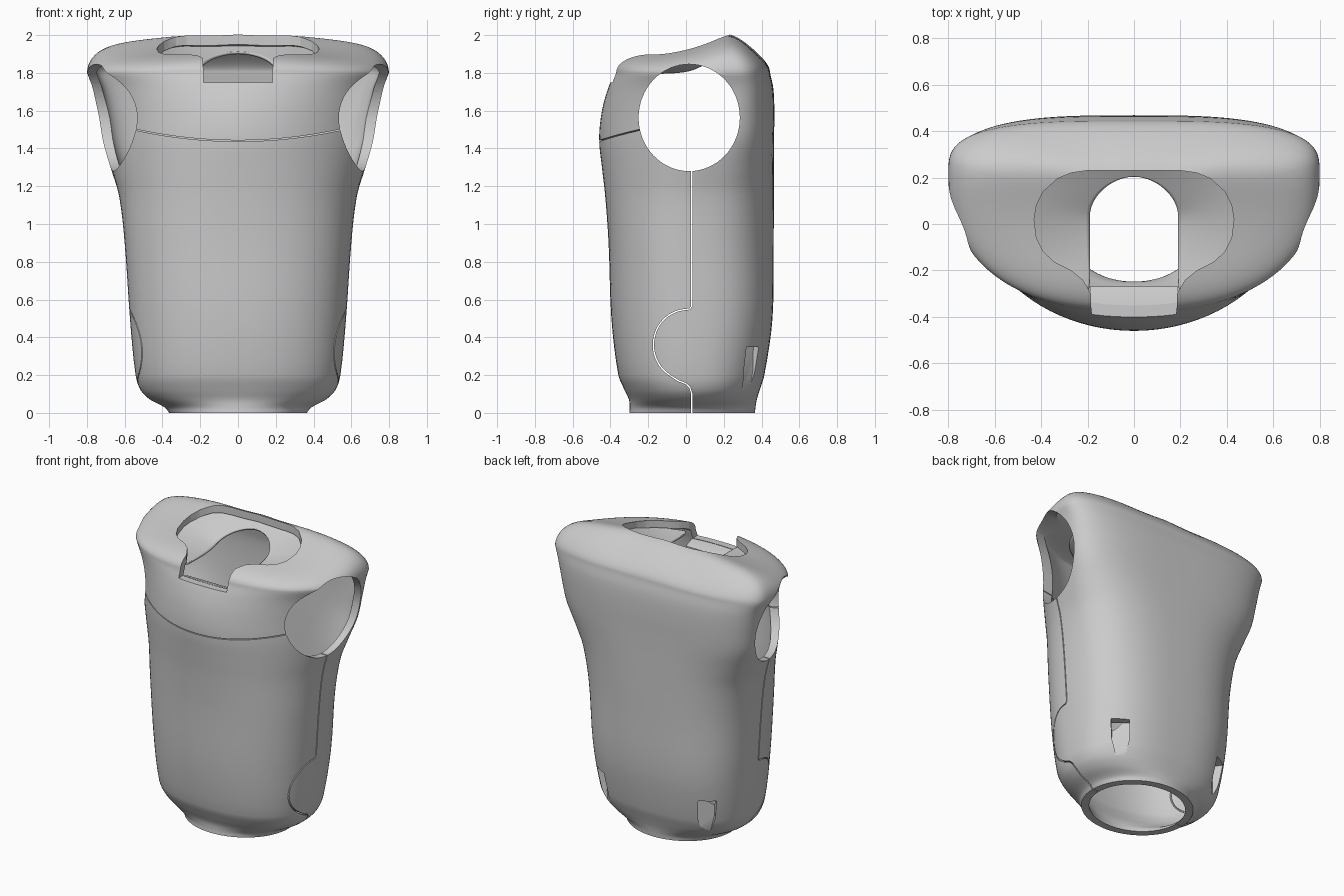
import bpy, bmesh, math
from mathutils import Vector

if "Cube" in bpy.data.objects:
    bpy.data.objects.remove(bpy.data.objects["Cube"])

# z, half width, front y, back y, y of widest point, front roundness, back roundness
KEYS = [
    (0.00, .365, -.300, .365, .03, 2.0, 2.0), (0.03, .39, -.298, .368, .03, 2.0, 2.0),
    (0.07, .465, -.302, .375, .03, 2.1, 2.2), (0.12, .515, -.325, .39, .03, 2.2, 2.4),
    (0.20, .542, -.358, .415, .03, 2.3, 2.5), (0.50, .572, -.395, .458, .03, 2.3, 2.7),
    (0.90, .600, -.410, .464, .04, 2.3, 2.7), (1.15, .630, -.428, .465, .08, 2.2, 2.8),
    (1.30, .675, -.445, .465, .13, 2.1, 2.9), (1.45, .722, -.460, .466, .18, 2.0, 3.1),
    (1.60, .748, -.445, .468, .20, 2.0, 3.2), (1.72, .770, -.412, .462, .22, 2.15, 3.2),
    (1.80, .799, -.378, .445, .22, 2.35, 3.2)]
N = 96
THICK = .05
ZTOP = KEYS[-1][0]


def section(row, t):
    """Outline of the torso at one height, inset by t."""
    z, w, yf, yb, yc, nf, nb = row
    pts = []
    for i in range(N):
        a = 2 * math.pi * i / N
        c, s = math.cos(a), math.sin(a)
        n = nb if s > 0 else nf
        x = (w - t) * math.copysign(abs(c) ** (2 / n), c)
        d = (yb - t - yc) if s > 0 else (yc - yf - t)
        pts.append(Vector((x, yc + d * math.copysign(abs(s) ** (2 / n), s), z)))
    return pts


def crown(x, y):
    """Height of the shoulder top, with a soft ridge behind the neck."""
    over = .03 * math.log(1 + math.exp((y - .24) / .03))
    v = y - over
    return 1.96 + .25 * v + .38 * v * v - .45 * over - .105 * abs(x) ** 1.2


def smooth_rows(steps=4):
    rows = []
    for i in range(len(KEYS) - 1):
        p = [KEYS[max(i - 1, 0)], KEYS[i], KEYS[i + 1], KEYS[min(i + 2, len(KEYS) - 1)]]
        for k in range(steps):
            u = k / steps
            row = []
            for j in range(7):
                h = p[2][0] - p[1][0]
                m1 = (p[2][j] - p[0][j]) / (p[2][0] - p[0][0]) * h
                m2 = (p[3][j] - p[1][j]) / (p[3][0] - p[1][0]) * h
                row.append((2*u**3 - 3*u*u + 1) * p[1][j] + (u**3 - 2*u*u + u) * m1
                           + (3*u*u - 2*u**3) * p[2][j] + (u**3 - u*u) * m2)
            rows.append(row)
    return rows + [KEYS[-1]]


def finish(name, bm):
    bmesh.ops.recalc_face_normals(bm, faces=bm.faces)
    if bm.calc_volume(signed=True) < 0:
        bmesh.ops.reverse_faces(bm, faces=bm.faces)
    me = bpy.data.meshes.new(name)
    bm.to_mesh(me)
    bm.free()
    ob = bpy.data.objects.new(name, me)
    bpy.context.collection.objects.link(ob)
    return ob


def torso(name, t):
    """Closed lofted torso: walls by height, then a rounded crown."""
    rings = [section(r, t) for r in smooth_rows()]
    if t:
        rings.insert(0, [p - Vector((0, 0, .1)) for p in rings[0]])
    top, centre = rings[-1], Vector((0, .03, 0))
    for k in range(1, 25):
        s = math.cos(k / 25 * math.pi / 2)
        ring = []
        for i, p in enumerate(top):
            a = 2 * math.pi * i / N
            power = 3.2 - .8 * math.sin(a) + 7 * math.cos(a) ** 2
            q = centre + (p - centre) * s
            rise = (1 - s ** power) ** .5
            ring.append(Vector((q.x, q.y, ZTOP + (crown(q.x, q.y) - t - ZTOP) * rise)))
        rings.append(ring)
    bm = bmesh.new()
    vs = [[bm.verts.new(p) for p in r] for r in rings]
    for a, b in zip(vs, vs[1:]):
        for i in range(N):
            bm.faces.new((a[i], a[(i + 1) % N], b[(i + 1) % N], b[i]))
    bm.faces.new(vs[0])
    bm.faces.new(vs[-1])
    return finish(name, bm)


def prism(name, loop, move, strip=False):
    """Closed outline extruded along a vector; strip caps a ribbon with quads."""
    bm = bmesh.new()
    a = [bm.verts.new(p) for p in loop]
    b = [bm.verts.new(Vector(p) + Vector(move)) for p in loop]
    n = len(a)
    for i in range(n):
        bm.faces.new((a[i], a[(i + 1) % n], b[(i + 1) % n], b[i]))
    if strip:
        for c in (a, b):
            for i in range(n // 2 - 1):
                bm.faces.new((c[i], c[i + 1], c[n - 2 - i], c[n - 1 - i]))
    else:
        bmesh.ops.triangulate(bm, faces=[bm.faces.new(a), bm.faces.new(b)])
    return finish(name, bm)


def ribbon(path, width):
    """Thin closed strip around a 2D path."""
    left, right = [], []
    for i, p in enumerate(path):
        q, r = Vector(path[max(i - 1, 0)]), Vector(path[min(i + 1, len(path) - 1)])
        d = (r - q).normalized() * width / 2
        left.append((p[0] - d.y, p[1] + d.x))
        right.append((p[0] + d.y, p[1] - d.x))
    return left + right[::-1]


def cut(ob, cutter):
    m = ob.modifiers.new("cut", 'BOOLEAN')
    m.operation, m.solver, m.object = 'DIFFERENCE', 'EXACT', cutter
    bpy.context.view_layer.objects.active = ob
    bpy.ops.object.modifier_apply(modifier=m.name)
    bpy.data.objects.remove(cutter)


def shade(ob, angle=30):
    bpy.ops.object.select_all(action='DESELECT')
    ob.select_set(True)
    bpy.context.view_layer.objects.active = ob
    bpy.ops.object.shade_smooth_by_angle(angle=math.radians(angle))


# Hollow torso shell
shell = torso("torso_shell", 0)
cut(shell, torso("cavity", THICK))

# Side seam between front and back panels, one side at a time
disc = [(.01 + .183 * math.cos(math.radians(a)), .36 + .188 * math.sin(math.radians(a))) for a in range(95, 240, 9)]
side = [(.031, 1.5), (.031, .565), (.018, .55)] + disc + [(-.04, .17), (0, .155), (.02, .135), (.031, .1), (.031, -.05)]
for x in (-1, .25):
    cut(shell, prism("side_seam_cutter", [(x, y, z) for y, z in ribbon(side, .007)], (.75, 0, 0), True))

# Arm openings
arm = [(-1, .017 + .268 * math.cos(i * math.pi / 32), 1.563 + .283 * math.sin(i * math.pi / 32))
       for i in range(64)]
cut(shell, prism("arm_cutter", arm, (2, 0, 0)))

# Neck opening with front slot
half = [(.1, .23), (.2, .23), (.27, .22), (.33, .195), (.39, .14), (.42, .08), (.43, .02),
        (.42, -.06), (.39, -.12), (.34, -.165), (.27, -.2), (.22, -.24), (.185, -.3), (.18, -.6)]
neck = half + [(-x, y) for x, y in half[::-1]]
cut(shell, prism("neck_cutter", [(x, y, 1.75) for x, y in neck], (0, 0, .5)))

# Chest seam across the front
chest = [(x / 20, 1.44 + .2 * (x / 20) ** 2) for x in range(-12, 13)]
cut(shell, prism("chest_seam_cutter", [(x, -1, z) for x, z in ribbon(chest, .006)], (0, .8, 0), True))

# Tapered notches at the lower back corners
for s in (-1, 1):
    out = Vector((.7 * s, .714, 0))
    tan = Vector((.714 * s, -.7, 0))
    base = Vector((.405 * s, .348, 0)) - out * .045
    outline = [(-.058, .35), (.058, .35), (.054, .22), (.03, .12), (0, .085), (-.03, .12), (-.054, .22)]
    loop = [base + tan * u + Vector((0, 0, z)) for u, z in outline]
    cut(shell, prism("notch_cutter", loop, out * .2))
shade(shell)

# Neck floor: dished collar around the inner hole
outer = [(0, .26), (.2, .26), (.34, .235), (.43, .14), (.465, .02), (.445, -.1), (.38, -.185), (.28, -.235), (.2, -.29)]
inner = [(0, .21), (.08, .19), (.15, .14), (.19, .07), (.19, .02), (.19, -.08), (.19, -.15), (.19, -.19), (.19, -.27)]
bm = bmesh.new()
rows = []
for (ox, oy), (ix, iy) in zip(outer, inner):
    a = Vector((ox, oy, 1.885 + .24 * oy))
    b = Vector((ix, iy, 1.81 + .5 * max(0, iy)))
    rows.append([bm.verts.new(a.lerp(b, k / 4)) for k in range(5)])
for a, b in zip(rows, rows[1:]):
    for k in range(4):
        bm.faces.new((a[k], a[k + 1], b[k + 1], b[k]))
floor = finish("neck_floor", bm)
floor.modifiers.new("mirror", 'MIRROR').use_clip = True
sub = floor.modifiers.new("smooth", 'SUBSURF')
sub.levels = sub.render_levels = 2
floor.modifiers.new("thickness", 'SOLIDIFY').thickness = .015
shade(floor, 40)

# Ledge at the bottom of the front slot
ledge = prism("neck_slot_ledge", [(-.19, -.385, 1.70), (-.19, -.385, 1.75), (-.19, -.33, 1.745),
                                  (-.19, -.27, 1.72), (-.19, -.27, 1.69)], (.38, 0, 0))
shade(ledge)
